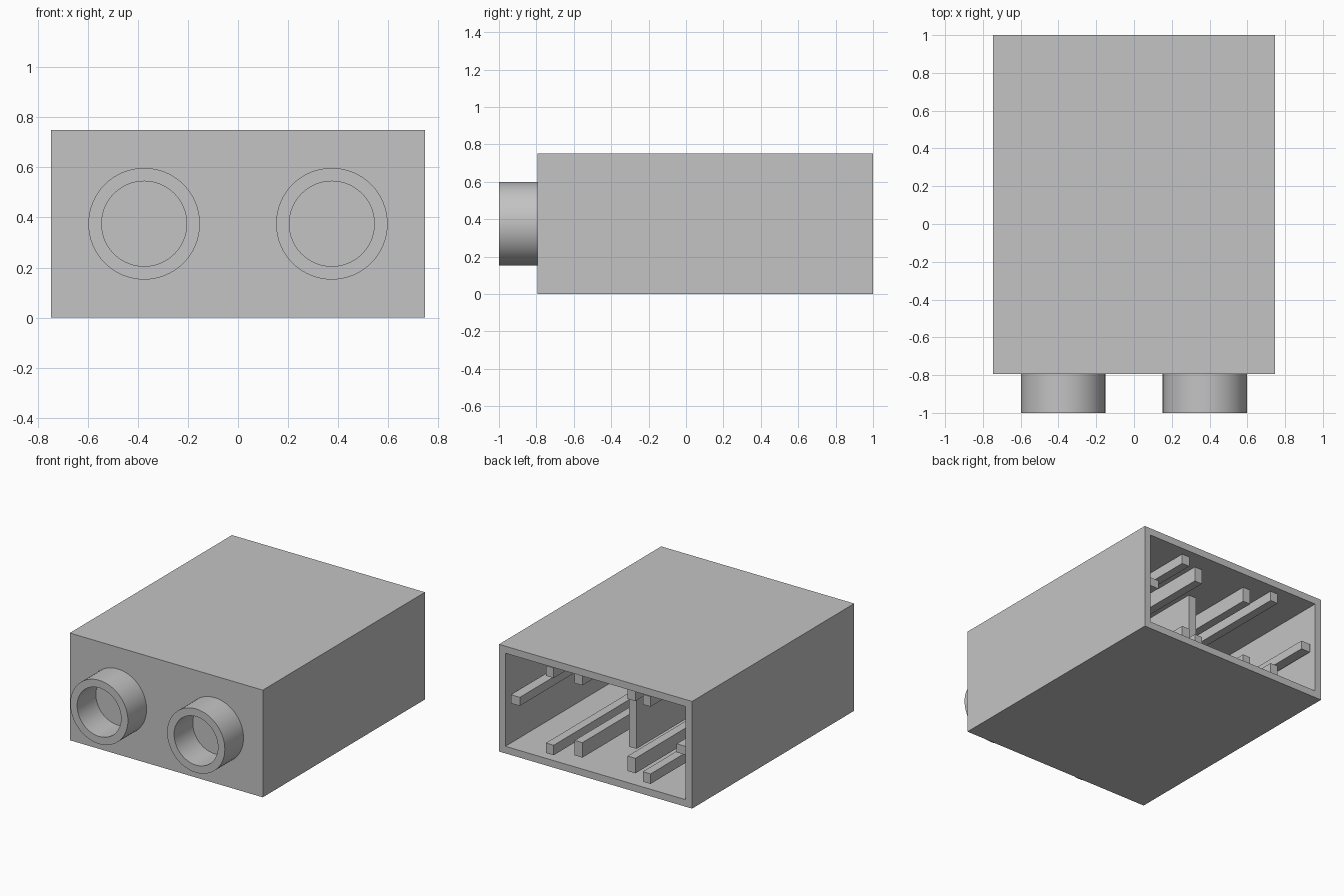
import bpy, bmesh
from math import radians, tau
from mathutils import Vector

old = bpy.data.objects.get("Cube")
if old:
    bpy.data.objects.remove(old, do_unlink=True)

# Overall sizes
HALF_W, HEIGHT, FRONT, BACK = 0.747, 0.75, -0.793, 1.0
WALL, MID, RIB = 0.07, 0.375, 0.06

grey = bpy.data.materials.new("grey_plastic")
grey.use_nodes = True
grey.diffuse_color = (0.55, 0.55, 0.55, 1)
grey.node_tree.nodes["Principled BSDF"].inputs["Base Color"].default_value = grey.diffuse_color


def finish(bm, name):
    bmesh.ops.recalc_face_normals(bm, faces=bm.faces)
    mesh = bpy.data.meshes.new(name)
    bm.to_mesh(mesh)
    bm.free()
    mesh.materials.append(grey)
    obj = bpy.data.objects.new(name, mesh)
    bpy.context.collection.objects.link(obj)
    return obj


def box_mesh(x0, x1, y0, y1, z0, z1):
    bm = bmesh.new()
    bmesh.ops.create_cube(bm, size=1)
    bmesh.ops.scale(bm, vec=(x1 - x0, y1 - y0, z1 - z0), verts=bm.verts)
    bmesh.ops.translate(bm, vec=((x0 + x1) / 2, (y0 + y1) / 2, (z0 + z1) / 2), verts=bm.verts)
    return bm


def box(name, *bounds):
    return finish(box_mesh(*bounds), name)


# Hollow body, open at the back
bm = box_mesh(-HALF_W, HALF_W, FRONT, BACK, 0, HEIGHT)
bm.faces.ensure_lookup_table()
rear = max(bm.faces, key=lambda f: f.calc_center_median().y)
bmesh.ops.inset_region(bm, faces=[rear], thickness=WALL)
ext = bmesh.ops.extrude_face_region(bm, geom=[rear])
moved = [g for g in ext["geom"] if isinstance(g, bmesh.types.BMVert)]
bmesh.ops.translate(bm, vec=(0, FRONT + WALL - BACK, 0), verts=moved)
if rear.is_valid:
    bmesh.ops.delete(bm, geom=[rear], context="FACES_ONLY")
finish(bm, "hollow_body")

# Inner ribs, starting inside the front wall
inner_front = FRONT + WALL / 2
inner_x = HALF_W - WALL
for side, label in ((1, "left"), (-1, "right")):
    # Short grip ribs and taller inset ribs on floor and ceiling
    for kind, centre, tall, recess in (("grip", MID, 0.07, 0.03), ("inset", 0.205, 0.105, 0.105)):
        x = side * centre
        for place, z in (("floor", WALL), ("ceiling", HEIGHT - WALL - tall)):
            box(f"{label}_{place}_{kind}_rib", x - RIB / 2, x + RIB / 2,
                inner_front, BACK - recess, z, z + tall)
    # Grip rib on the side wall
    xs = sorted((side * inner_x, side * (inner_x - 0.07)))
    box(f"{label}_wall_grip_rib", *xs, inner_front, BACK - 0.03, MID - RIB / 2, MID + RIB / 2)

# Central web from floor to ceiling
box("central_web", -RIB / 2, RIB / 2, inner_front, 0.59, WALL, HEIGHT - WALL)

# Hollow round studs on the front
for side, label in ((1, "left"), (-1, "right")):
    bm = bmesh.new()
    centre = Vector((side * MID, 0, MID))
    profile = ((0.223, FRONT), (0.223, -1), (0.17, -1), (0.17, FRONT))
    pts = [bm.verts.new(centre + Vector((r, y, 0))) for r, y in profile]
    edges = [bm.edges.new(pair) for pair in zip(pts, pts[1:])]
    bmesh.ops.spin(bm, geom=pts + edges, cent=centre, axis=(0, 1, 0),
                   angle=tau, steps=64, use_merge=True)
    bmesh.ops.remove_doubles(bm, verts=bm.verts, dist=0.0001)
    stud = finish(bm, f"{label}_front_stud")
    bpy.ops.object.select_all(action="DESELECT")
    stud.select_set(True)
    bpy.context.view_layer.objects.active = stud
    bpy.ops.object.shade_smooth_by_angle(angle=radians(30))
